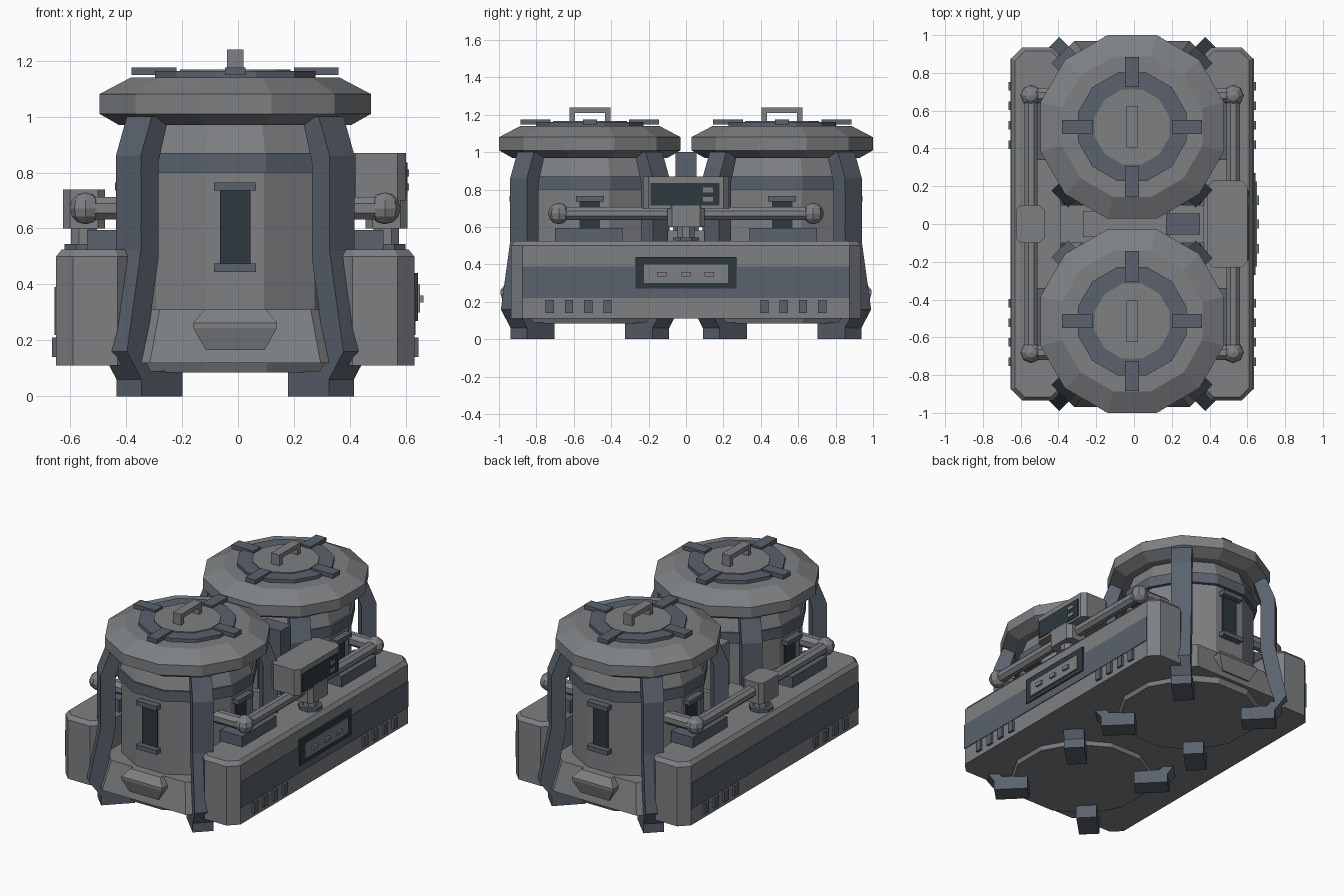
import bpy, bmesh, math
from mathutils import Vector, Matrix

if "Cube" in bpy.data.objects:
    bpy.data.objects.remove(bpy.data.objects["Cube"])

CX, TY = -0.01, 0.514          # centre line and tank distance


def material(name, rgb):
    m = bpy.data.materials.new(name)
    m.diffuse_color = (*rgb, 1)
    m.use_nodes = True
    m.node_tree.nodes["Principled BSDF"].inputs["Base Color"].default_value = m.diffuse_color
    return m


GREY = material("grey metal", (0.205, 0.215, 0.225))
BLUE = material("blue grey metal", (0.100, 0.122, 0.150))
DARK = material("dark glass", (0.026, 0.040, 0.048))


def finish(name, bm, mat, matrix=Matrix()):
    bmesh.ops.recalc_face_normals(bm, faces=bm.faces)
    me = bpy.data.meshes.new(name)
    bm.to_mesh(me)
    bm.free()
    me.transform(Matrix.Translation((CX, 0, 0)) @ matrix)
    me.materials.append(mat)
    ob = bpy.data.objects.new(name, me)
    bpy.context.collection.objects.link(ob)
    return ob


def loft(name, rings, mat, matrix=Matrix()):
    """Skin closed rings of points and cap both ends."""
    bm = bmesh.new()
    vs = [[bm.verts.new(p) for p in ring] for ring in rings]
    n = len(vs[0])
    for a, b in zip(vs, vs[1:]):
        for i in range(n):
            j = (i + 1) % n
            bm.faces.new((a[i], a[j], b[j], b[i]))
    bm.faces.new(vs[0][::-1])
    bm.faces.new(vs[-1])
    return finish(name, bm, mat, matrix)


def circle(r, z, n=12):
    return [(r * math.cos((i + .5) * math.tau / n), r * math.sin((i + .5) * math.tau / n), z) for i in range(n)]


def lathe(name, profile, mat, matrix=Matrix(), n=12):
    return loft(name, [circle(r, z, n) for r, z in profile], mat, matrix)


def box(name, x, y, z, mat, matrix=Matrix()):
    rings = [[(x[0], y[0], h), (x[1], y[0], h), (x[1], y[1], h), (x[0], y[1], h)] for h in z]
    return loft(name, rings, mat, matrix)


def chamfered(x, y, c, z):
    """Ring of a rectangle with cut corners."""
    (a, b), (d, e) = x, y
    return [(a + c, d, z), (b - c, d, z), (b, d + c, z), (b, e - c, z),
            (b - c, e, z), (a + c, e, z), (a, e - c, z), (a, d + c, z)]


def rod(name, start, end, r, mat, matrix=Matrix()):
    s, d = Vector(start), Vector(end) - Vector(start)
    m = Matrix.Translation(s) @ d.to_track_quat('Z', 'Y').to_matrix().to_4x4()
    return lathe(name, [(r, 0), (r, d.length)], mat, matrix @ m, 8)


LEG = [(.537, 0), (.537, .06), (.61, .16), (.54, .52), (.54, .86), (.485, 1.0),
       (.40, 1.0), (.45, .84), (.45, .50), (.52, .13), (.49, .09), (.33, .09), (.33, 0)]


def tank(side):
    # local +x points to the free end of the unit
    T = Matrix.Translation((0, side * TY, 0)) @ Matrix.Rotation(side * math.pi / 2, 4, 'Z')
    lathe("tank_base_disc", [(.43, .085), (.45, .13)], GREY, T)
    # skirt with wide flat faces between the legs
    loft("tank_skirt", [chamfered((-.455, .455), (-.455, .455), .15, .12),
                        chamfered((-.41, .41), (-.41, .41), .14, .31)], GREY, T)
    lathe("tank_body", [(.40, .30), (.40, .80), (.41, .87), (.37, .99)], GREY, T)
    lathe("tank_band", [(.422, .80), (.422, .87)], BLUE, T)
    lathe("tank_lid", [(.43, .97), (.503, 1.01), (.503, 1.08), (.385, 1.14)], GREY, T)
    lathe("lid_ring", [(.297, 1.14), (.297, 1.162)], BLUE, T)
    lathe("lid_centre", [(.205, 1.14), (.205, 1.168)], GREY, T)
    # handle
    for s in (-1, 1):
        box("handle_post", sorted((s * .08, s * .11)), (-.03, .03), (1.16, 1.215), GREY, T)
    box("handle_bar", (-.11, .11), (-.03, .03), (1.21, 1.24), GREY, T)
    for k in range(4):
        R = T @ Matrix.Rotation(k * math.pi / 2, 4, 'Z')
        box("lid_tab", (.21, .37), (-.037, .037), (1.148, 1.175), BLUE, R)
        D = R @ Matrix.Rotation(math.pi / 4, 4, 'Z')
        loft("leg", [[(r, t, z) for r, z in LEG] for t in (-.063, .063)], BLUE, D)
        if k == 2:
            continue           # inner side faces the other tank
        box("window", (.36, .394), (-.055, .055), (.46, .74), DARK, R)
        for z in (.445, .735):
            box("window_cap", (.37, .43), (-.075, .075), (z, z + .03), BLUE, R)
    # tray at the free end
    loft("tray", [[(.38, -w, z), (r, -w, z), (r, w, z), (.38, w, z)]
                  for r, w, z in ((.455, .105, .165), (.478, .15, .245),
                                  (.478, .15, .262), (.44, .11, .31))], GREY, T)


def side_unit(s):
    # local +x points outward
    M = Matrix.Rotation(0 if s > 0 else math.pi, 4, 'Z')
    loft("side_box", [chamfered((.36, .64), (-.935, .935), .06, z) for z in (.11, .50)]
         + [chamfered((.38, .62), (-.915, .915), .05, .525)], GREY, M)
    box("side_band", (.60, .645), (-.875, .875), (.22, .39), BLUE, M)
    for e in (-1, 1):
        for i in range(4):
            y = e * (.42 + i * .103)
            box("vent", (.62, .655), (y - .022, y + .022), (.14, .21), BLUE, M)
        # pipe support and elbow into the tank
        box("pipe_support", (.37, .53), sorted((e * .34, e * .70)), (.51, .595), BLUE, M)
        rod("pipe_stub", (.33, e * .68, .672), (.54, e * .68, .672), .043, GREY, M)
        bm = bmesh.new()
        bmesh.ops.create_uvsphere(bm, u_segments=8, v_segments=6, radius=.057)
        finish("pipe_elbow", bm, GREY, M @ Matrix.Translation((.535, e * .68, .672)))
    rod("side_pipe", (.535, -.68, .672), (.535, .68, .672), .038, GREY, M)
    # valve on the middle of the pipe
    V = M @ Matrix.Translation((.54, 0, 0))
    lathe("valve_flange", [(.075, .52), (.075, .545)], BLUE, V, 8)
    lathe("valve_neck", [(.05, .54), (.05, .61)], GREY, V, 8)
    loft("valve_block", [chamfered((-.075, .075), (-.10, .10), .025, z) for z in (.60, .74)], GREY, V)


for side in (-1, 1):
    tank(side)
    side_unit(side)

# frame between the tanks
box("base_plate", (-.45, .45), (-.80, .80), (.11, .16), GREY)
box("middle_frame", (-.38, .38), (-.10, .10), (.15, .58), GREY)
box("middle_post", (.18, .36), (-.055, .055), (.50, 1.0), BLUE)
box("middle_bridge", (-.26, .20), (-.07, .07), (.55, .87), GREY)

# control box with screen above the right pipe
loft("control_box", [chamfered((.40, .61), (-.23, .23), .03, z) for z in (.70, .87)], GREY)
box("control_screen", (.60, .616), (-.19, .18), (.715, .835), DARK)
for z in (.735, .785):
    box("screen_button", (.61, .622), (.09, .145), (z, z + .025), GREY)

# control panel on the right box
box("panel_frame", (.63, .653), (-.27, .27), (.27, .44), DARK)
box("panel_plate", (.64, .660), (-.225, .225), (.30, .40), GREY)
for y in (-.13, 0, .125):
    box("panel_button", (.65, .673), (y - .025, y + .025), (.335, .36), GREY)
